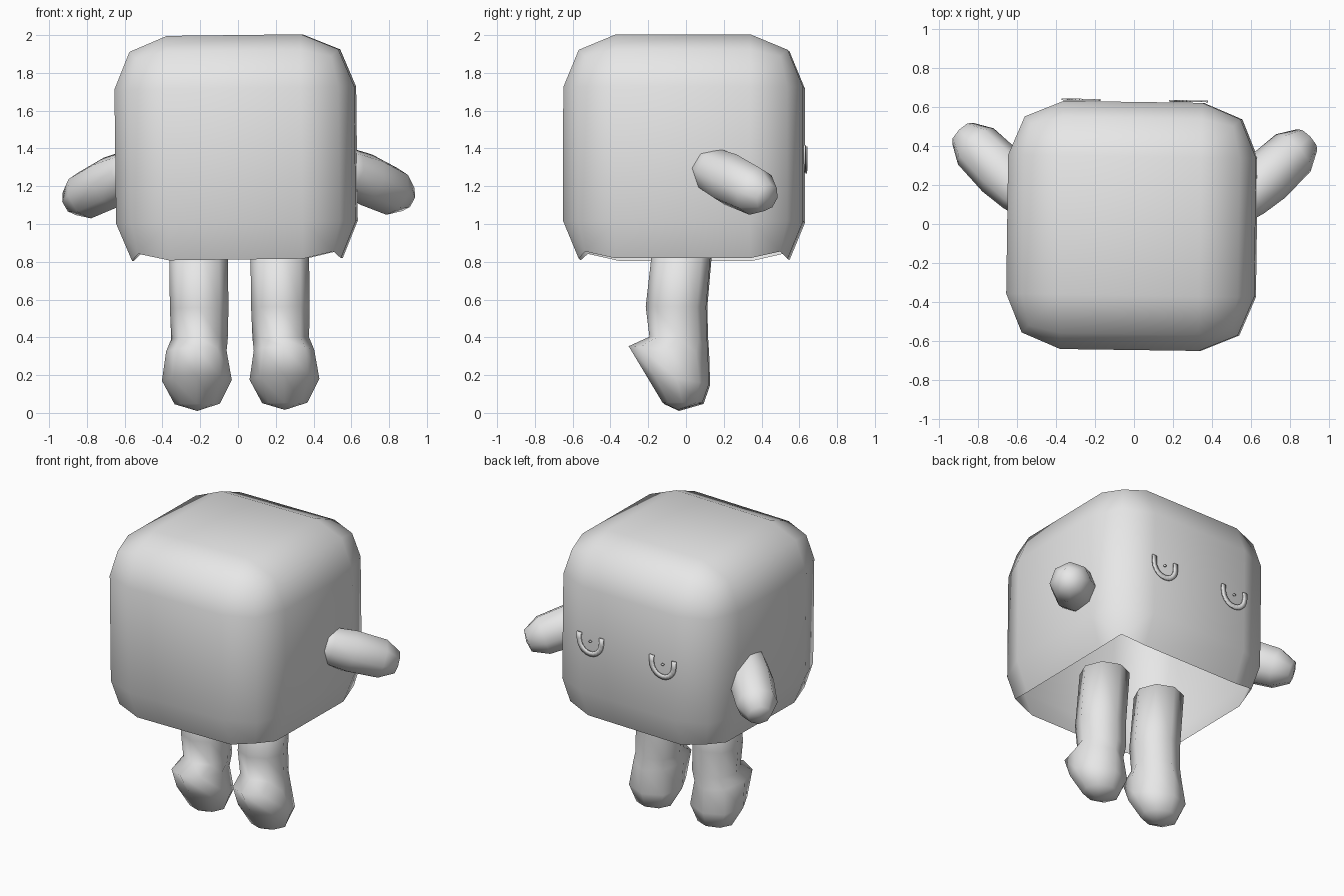
import bpy, bmesh, math
from mathutils import Matrix, Vector

if "Cube" in bpy.data.objects:
    bpy.data.objects.remove(bpy.data.objects["Cube"], do_unlink=True)

grey = bpy.data.materials.new("soft_grey")
grey.use_nodes = True
GREY = (0.8, 0.8, 0.8, 1)
grey.diffuse_color = GREY
grey.node_tree.nodes["Principled BSDF"].inputs["Base Color"].default_value = GREY

# The whole figure leans and turns very slightly
CENTRE = Vector((-0.01, -0.01, 1.365))
LEAN = (Matrix.Translation(CENTRE) @ Matrix.Rotation(math.radians(-0.8), 4, "Z")
        @ Matrix.Rotation(math.radians(-0.7), 4, "Y") @ Matrix.Translation(-CENTRE))


def finish(bm, name, smooth=180):
    bm.transform(LEAN)
    mesh = bpy.data.meshes.new(name)
    bm.to_mesh(mesh)
    bm.free()
    mesh.materials.append(grey)
    ob = bpy.data.objects.new(name, mesh)
    bpy.context.collection.objects.link(ob)
    bpy.ops.object.select_all(action="DESELECT")
    ob.select_set(True)
    bpy.context.view_layer.objects.active = ob
    bpy.ops.object.shade_smooth_by_angle(angle=math.radians(smooth))
    return ob


def loft(rings, tip):
    """Skin a list of vertex rings, close the start flat and the end on a tip."""
    bm = bmesh.new()
    loops = [[bm.verts.new(p) for p in ring] for ring in rings]
    n = len(loops[0])
    for a, b in zip(loops, loops[1:]):
        for i in range(n):
            j = (i + 1) % n
            bm.faces.new((a[i], a[j], b[j], b[i]))
    end = bm.verts.new(tip)
    for i in range(n):
        bm.faces.new((loops[-1][i], loops[-1][(i + 1) % n], end))
    bm.faces.new(loops[0])
    bmesh.ops.recalc_face_normals(bm, faces=bm.faces)
    return bm


def circle(n=8):
    return [(math.cos(math.tau * i / n), math.sin(math.tau * i / n)) for i in range(n)]


# Body: rounded cube, open underneath
bm = bmesh.new()
bmesh.ops.create_cube(bm, size=1.27)
bmesh.ops.bevel(bm, geom=bm.edges[:], offset=0.28, segments=2, profile=0.5, affect="EDGES")
bmesh.ops.translate(bm, verts=bm.verts, vec=CENTRE)
low = [v for v in bm.verts if v.co.z < 0.78]
bmesh.ops.delete(bm, geom=low, context="VERTS")
finish(bm, "body")

# Leg rings: front y, front z, back y, back z, half width
LEG = [(-0.17, 0.91, 0.14, 0.91, 0.155), (-0.21, 0.56, 0.11, 0.56, 0.155),
       (-0.19, 0.40, 0.115, 0.39, 0.15), (-0.30, 0.35, 0.12, 0.31, 0.16),
       (-0.21, 0.20, 0.125, 0.15, 0.185), (-0.12, 0.05, 0.09, 0.05, 0.12)]
# Arm rings: position along the arm, radius
ARM = [(0, 0.1), (0.2, 0.125), (0.45, 0.14), (0.8, 0.13), (0.98, 0.075)]
shoulder, hand = Vector((0.5, 0.08, 1.31)), Vector((0.885, 0.45, 1.125))

for name, side in (("left", 1), ("right", -1)):
    rings = []
    for yf, zf, yb, zb, w in LEG:
        x = side * (0.215 if zf > 0.38 else 0.232)
        rings.append([(x + w * s, (yf + yb) / 2 + c * (yf - yb) / 2,
                       (zf + zb) / 2 + c * (zf - zb) / 2) for c, s in circle()])
    finish(loft(rings, (side * 0.232, -0.04, 0.013)), name + "_leg")

    axis = hand - shoulder
    turn = axis.to_track_quat("Z", "Y")
    rings = [[shoulder + axis * t + turn @ Vector((r * c, r * s, 0)) for c, s in circle()]
             for t, r in ARM]
    bm = loft(rings, hand)
    if side < 0:
        bmesh.ops.scale(bm, vec=(-1, 1, 1), verts=bm.verts)
        bmesh.ops.translate(bm, vec=(-0.01, 0.01, 0), verts=bm.verts)
        bmesh.ops.reverse_faces(bm, faces=bm.faces)
    finish(bm, name + "_arm")

    # Closed eye: U-shaped plate with a tiny dot inside
    bm = bmesh.new()
    eye = Vector((side * 0.275 - 0.005, 0.633, 1.37))
    path = [(-1, 0.035)] + [(-math.cos(a), -math.sin(a))
                            for a in [math.pi * i / 10 for i in range(11)]] + [(1, 0.035)]
    strip = []
    for i, (c, s) in enumerate(path):
        lift = 0.04 if i in (0, len(path) - 1) else 0
        strip.append([bm.verts.new(eye + Vector((r * c, 0, r * s + lift))) for r in (0.068, 0.1)])
    for a, b in zip(strip, strip[1:]):
        bm.faces.new((a[0], b[0], b[1], a[1]))
    bm.faces.new([bm.verts.new(eye + Vector((0.01 * c, 0, 0.007 * s))) for c, s in circle()])
    bmesh.ops.recalc_face_normals(bm, faces=bm.faces)
    ob = finish(bm, name + "_eye", 30)
    plate = ob.modifiers.new("thickness", "SOLIDIFY")
    plate.thickness = 0.009
    plate.offset = 0
